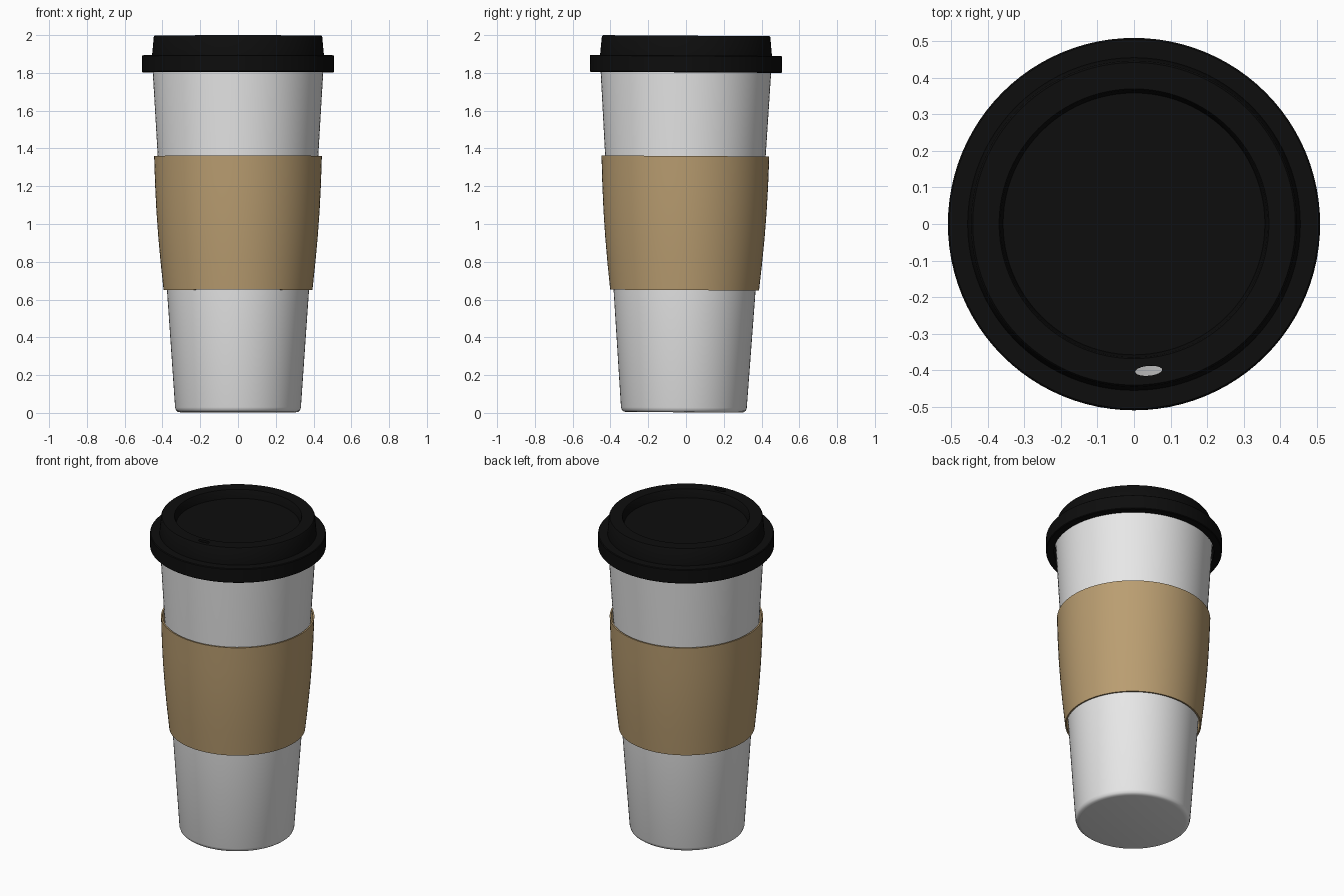
import bpy, bmesh, math
from mathutils import Matrix, Vector

if "Cube" in bpy.data.objects:
    bpy.data.objects.remove(bpy.data.objects["Cube"])

SEG = 96
# the whole cup leans very slightly about a point near the lid
PIVOT = Vector((0, 0, 1.9))
LEAN = (Matrix.Translation(PIVOT) @ Matrix.Rotation(-0.006, 4, 'X')
        @ Matrix.Translation(-PIVOT))


def material(name, rgb):
    m = bpy.data.materials.new(name)
    m.diffuse_color = (*rgb, 1)
    m.use_nodes = True
    m.node_tree.nodes["Principled BSDF"].inputs["Base Color"].default_value = m.diffuse_color
    return m


def add_object(name, bm, mat):
    bmesh.ops.recalc_face_normals(bm, faces=bm.faces)
    bm.transform(LEAN)
    me = bpy.data.meshes.new(name)
    bm.to_mesh(me)
    bm.free()
    me.materials.append(mat)
    ob = bpy.data.objects.new(name, me)
    bpy.context.collection.objects.link(ob)
    return ob


def lathe(name, profile, mat, closed=False):
    """Revolve (radius, height) points about z; radius 0 makes a pole."""
    bm = bmesh.new()
    rings = []
    for r, z in profile:
        if r == 0:
            rings.append([bm.verts.new((0, 0, z))] * SEG)
        else:
            rings.append([bm.verts.new((r * math.cos(2 * math.pi * i / SEG),
                                        r * math.sin(2 * math.pi * i / SEG), z))
                          for i in range(SEG)])
    pairs = list(zip(rings, rings[1:]))
    if closed:
        pairs.append((rings[-1], rings[0]))
    for a, b in pairs:
        for i in range(SEG):
            j = (i + 1) % SEG
            quad = list(dict.fromkeys((a[i], a[j], b[j], b[i])))
            bm.faces.new(quad)
    return add_object(name, bm, mat)


def smooth(ob):
    bpy.ops.object.select_all(action='DESELECT')
    ob.select_set(True)
    bpy.context.view_layer.objects.active = ob
    bpy.ops.object.shade_smooth_by_angle(angle=math.radians(35))


white = material("cup_white", (0.8, 0.8, 0.8))
tan = material("cardboard_tan", (0.49, 0.34, 0.165))
black = material("lid_black", (0.004, 0.004, 0.004))

# Paper cup: hollow, rounded foot, straight taper
cup = lathe("cup", [
    (0, 0.003), (0.305, 0.003), (0.319, 0.006), (0.328, 0.013), (0.333, 0.028),
    (0.376, 0.65), (0.425, 1.36), (0.451, 1.80), (0.455, 1.87),
    (0.443, 1.87), (0.438, 1.80), (0.412, 1.36), (0.363, 0.65),
    (0.322, 0.04), (0, 0.04)], white)

# Cardboard sleeve: thin, gently bulging band
outer = [(0.394, 0.65), (0.409, 0.79), (0.422, 0.93), (0.432, 1.07),
         (0.439, 1.21), (0.444, 1.36)]
inner = [(r - 0.009, z) for r, z in reversed(outer)]
sleeve = lathe("sleeve", outer + inner, tan, closed=True)

# Lid: overhanging rim, raised ring and recessed centre
lid = lathe("lid", [
    (0, 1.945), (0.358, 1.945), (0.365, 1.99), (0.369, 1.997),
    (0.441, 1.997), (0.446, 1.991), (0.455, 1.893), (0.505, 1.893),
    (0.509, 1.889), (0.509, 1.807), (0.505, 1.803), (0.463, 1.803),
    (0.463, 1.878), (0.442, 1.885), (0.433, 1.982), (0.38, 1.982),
    (0.372, 1.93), (0, 1.93)], black)

# Sip hole cut through the raised ring
bm = bmesh.new()
bmesh.ops.create_cone(bm, cap_ends=True, segments=32, radius1=1, radius2=1, depth=0.1)
bm.transform(Matrix.Translation((0.04, -0.402, 1.99)) @ Matrix.Rotation(math.radians(5), 4, 'Z')
             @ Matrix.Diagonal((0.037, 0.0135, 1, 1)))
cutter = add_object("sip_hole_cutter", bm, black)
cutter.hide_render = True
mod = lid.modifiers.new("sip_hole", 'BOOLEAN')
mod.operation = 'DIFFERENCE'
mod.solver = 'EXACT'
mod.object = cutter
bpy.context.view_layer.objects.active = lid
bpy.ops.object.modifier_apply(modifier=mod.name)
bpy.data.objects.remove(cutter)

for ob in (cup, sleeve, lid):
    smooth(ob)
